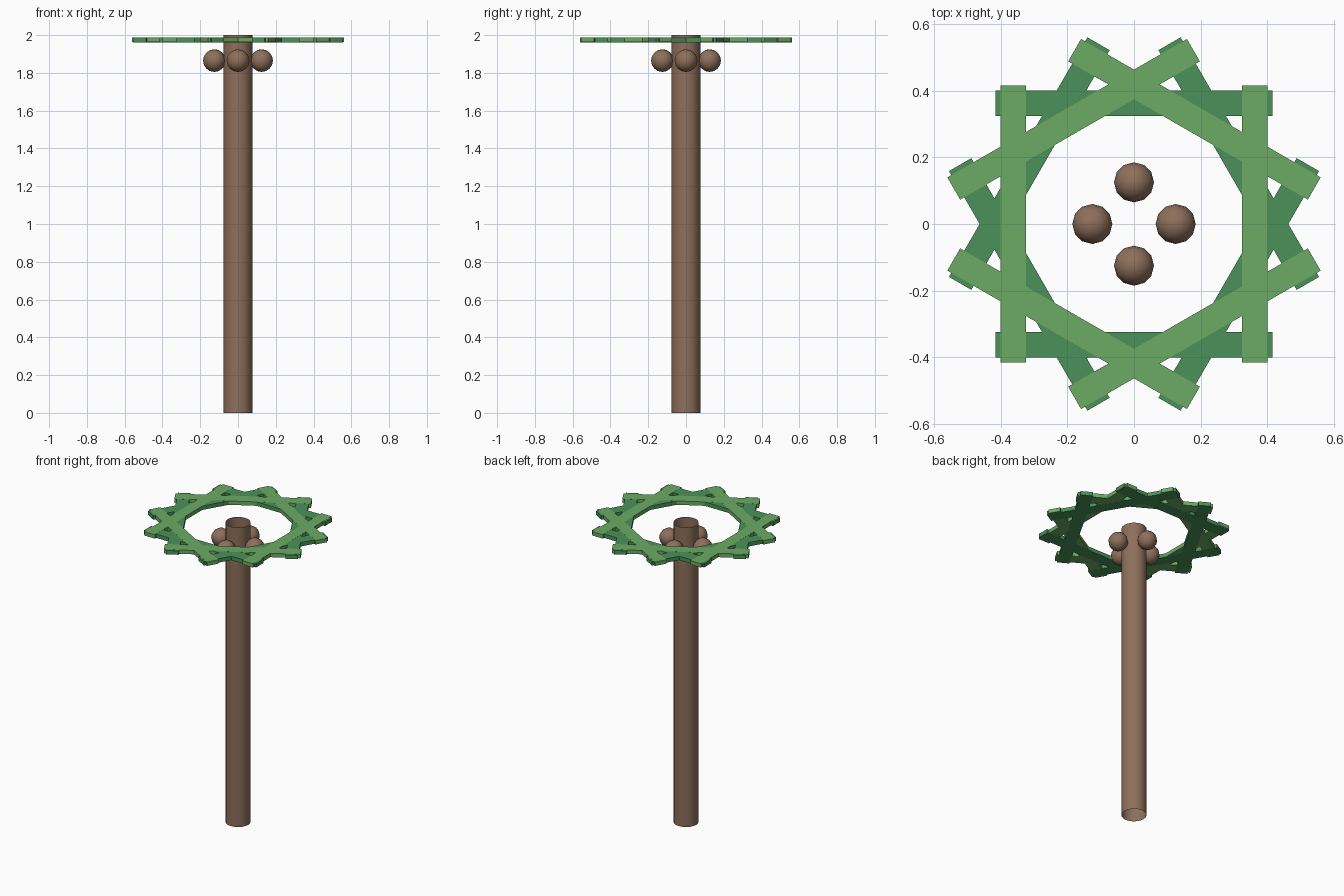
import bpy, math

if "Cube" in bpy.data.objects:
    bpy.data.objects.remove(bpy.data.objects["Cube"])


def material(name, color):
    m = bpy.data.materials.new(name)
    m.diffuse_color = (*color, 1)
    m.use_nodes = True
    m.node_tree.nodes["Principled BSDF"].inputs["Base Color"].default_value = m.diffuse_color
    return m


brown = material("bark_brown", (0.27, 0.16, 0.105))
light = material("leaf_light", (0.15, 0.41, 0.13))
dark = material("leaf_dark", (0.07, 0.29, 0.10))


def finish(name, mat):
    ob = bpy.context.object
    ob.name = name
    ob.data.materials.append(mat)
    return ob


# Trunk: open tube
bpy.ops.mesh.primitive_cylinder_add(vertices=20, radius=0.076, depth=2,
                                    end_fill_type='NOTHING', location=(0, 0, 1))
finish("trunk", brown)
bpy.ops.object.shade_smooth_by_angle(angle=math.radians(40))

# Crown: ring of twelve overlapping slats, alternating greens
for i in range(12):
    a = i * math.pi / 6
    lift = 0.0004 if i % 2 == 0 else 0
    bpy.ops.mesh.primitive_cube_add(
        size=1, location=(0.3625 * math.cos(a), 0.3625 * math.sin(a), 1.975 + lift),
        rotation=(0, 0, a))
    ob = finish(f"leaf_slat_{i + 1}", dark if i % 2 else light)
    ob.scale = (0.077, 0.83, 0.026)

# Four nuts clustered round the trunk
for i in range(4):
    a = i * math.pi / 2
    bpy.ops.mesh.primitive_uv_sphere_add(
        segments=12, ring_count=8, radius=0.06,
        location=(0.125 * math.cos(a), 0.125 * math.sin(a), 1.865))
    finish(f"nut_{i + 1}", brown)
    bpy.ops.object.shade_smooth_by_angle(angle=math.radians(50))
